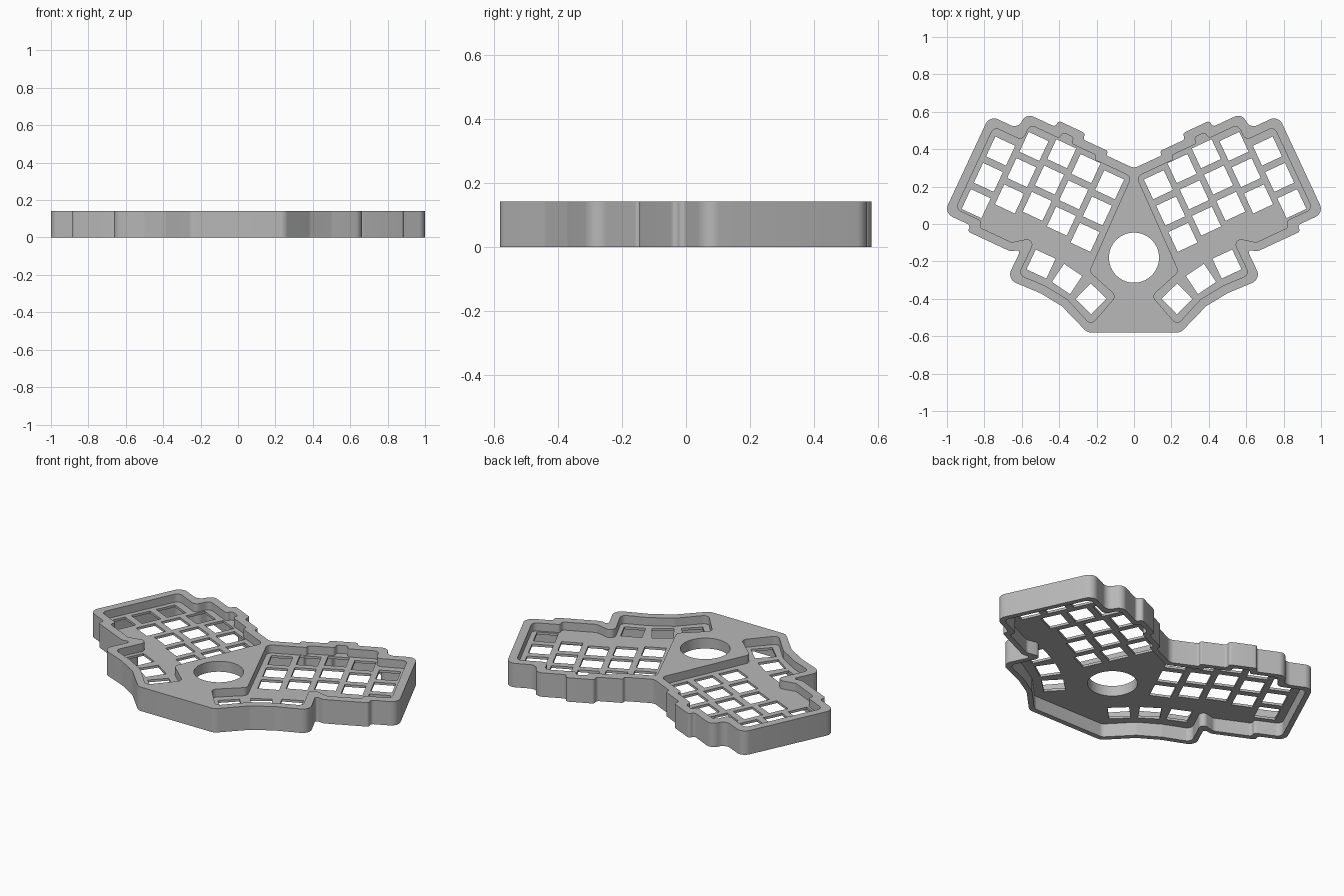
import bpy, bmesh, math
from mathutils import Vector, Matrix

if "Cube" in bpy.data.objects:
    bpy.data.objects.remove(bpy.data.objects["Cube"])

HEIGHT, PLATE_BOTTOM, PLATE_TOP = 0.142, 0.08, 0.094
TILT = math.radians(25)
HOLE = 0.117

grey = bpy.data.materials.new("Case grey")
grey.use_nodes = True
grey.diffuse_color = (0.48, 0.48, 0.48, 1)
grey.node_tree.nodes["Principled BSDF"].inputs["Base Color"].default_value = (0.48, 0.48, 0.48, 1)


def tilted(u, v):
    """Point given along the tilted key columns of the left half."""
    return Matrix.Rotation(TILT, 2) @ Vector((u, v))


def mirrored(points):
    return [Vector((-p.x, p.y)) for p in reversed(points)]


def inset(points, d):
    """Offset a clockwise outline inward with mitred corners."""
    out = []
    for i, p in enumerate(points):
        a = (p - points[i - 1]).normalized()
        b = (points[(i + 1) % len(points)] - p).normalized()
        n, m = Vector((a.y, -a.x)), Vector((b.y, -b.x))
        out.append(p + (n + m) * d / (1 + n.dot(m)))
    return out


def rounded(points, radius, steps=8):
    """Replace each corner with an arc, limited by the edge lengths."""
    out = []
    for i, p in enumerate(points):
        a, b = points[i - 1] - p, points[(i + 1) % len(points)] - p
        half = a.angle(b) / 2
        t = min(radius / math.tan(half), 0.48 * a.length, 0.48 * b.length)
        r = t * math.tan(half)
        mid = (a.normalized() + b.normalized()).normalized()
        centre = p + mid * r / math.sin(half)
        start, end = p + a.normalized() * t - centre, p + b.normalized() * t - centre
        turn = start.angle_signed(end)
        for k in range(steps + 1):
            out.append(centre + Matrix.Rotation(-turn * k / steps, 2) @ start)
    return out


def prism(bm, points, z0, z1):
    base = bm.faces.new([bm.verts.new((p.x, p.y, z0)) for p in points])
    top = bmesh.ops.extrude_face_region(bm, geom=[base])["geom"]
    bmesh.ops.translate(bm, vec=(0, 0, z1 - z0),
                        verts=[g for g in top if isinstance(g, bmesh.types.BMVert)])


def make(name, outlines, z0, z1):
    bm = bmesh.new()
    for points in outlines:
        prism(bm, points, z0, z1)
    bmesh.ops.recalc_face_normals(bm, faces=bm.faces)
    mesh = bpy.data.meshes.new(name)
    bm.to_mesh(mesh)
    bm.free()
    mesh.materials.append(grey)
    ob = bpy.data.objects.new(name, mesh)
    bpy.context.collection.objects.link(ob)
    return ob


# Outer outline: staggered column tops, outer side, column bottoms
half = [tilted(u, v) for u, v in (
    (0.126, 0.27), (0.29, 0.27), (0.29, 0.295), (0.44, 0.295), (0.44, 0.33),
    (0.60, 0.33), (0.60, 0.293), (0.775, 0.293), (0.775, 0.2), (0.945, 0.2),
    (0.945, -0.376), (0.79, -0.376), (0.79, -0.412), (0.535, -0.412), (0.49, -0.378))]
# Thumb cluster and flat front edge
half += [Vector(p) for p in ((0.68, -0.295), (0.5, -0.37), (0.385, -0.44), (0.25, -0.58))]
outline = half + mirrored(half[1:])

# Key pockets follow the rim, then close beside the centre panel
rim = inset(outline, 0.047)
pocket = [tilted(0.12, 0.223)] + rim[1:len(half) - 1]
pocket += [Vector(p) for p in ((0.23, -0.54), (0.095, -0.385), (0.24, -0.255))]

# Switch holes: five staggered columns of three, plus a fanned thumb row
keys = []
for i, middle in enumerate((-0.02, 0.005, 0.022, -0.005, -0.103)):
    keys += [(tilted(0.207 + 0.151 * i, middle + 0.155 * row), TILT) for row in (-1, 0, 1)]
keys += [(Vector((0.497, -0.214)), TILT),
         (Vector((0.358, -0.294)), math.radians(34)),
         (Vector((0.23, -0.4)), math.radians(44))]
holes = []
for centre, angle in keys:
    square = [centre + Matrix.Rotation(angle, 2) @ Vector((sx, sy)) * HOLE / 2
              for sx, sy in ((-1, 1), (1, 1), (1, -1), (-1, -1))]
    holes += [square, mirrored(square)]

ball = [Vector((0, -0.18)) + Matrix.Rotation(math.tau * k / 64, 2) @ Vector((0.134, 0))
        for k in range(64)]

# Case body and the cutters that shape it
case = make("keyboard_case", [rounded(outline, 0.05)], 0, HEIGHT)
pocket_loop = rounded(pocket, 0.03)
cutters = [
    make("underside_cutter", [rounded(inset(outline, 0.03), 0.035)], -0.1, PLATE_BOTTOM),
    make("pocket_cutter", [pocket_loop, mirrored(pocket_loop)], PLATE_TOP, 0.3),
    make("switch_hole_cutter", holes, 0.05, 0.12),
    make("ball_hole_cutter", [ball], 0.03, 0.25)]
for cutter in cutters:
    cutter.hide_render = True
    mod = case.modifiers.new(cutter.name, "BOOLEAN")
    mod.operation, mod.solver, mod.object = "DIFFERENCE", "EXACT", cutter

# Bake the cuts and drop the cutters
bpy.context.view_layer.update()
result = bpy.data.meshes.new_from_object(case.evaluated_get(bpy.context.evaluated_depsgraph_get()))
case.modifiers.clear()
case.data = result
for cutter in cutters:
    bpy.data.objects.remove(cutter)

bpy.ops.object.select_all(action="DESELECT")
case.select_set(True)
bpy.context.view_layer.objects.active = case
bpy.ops.object.shade_smooth_by_angle(angle=math.radians(35))
